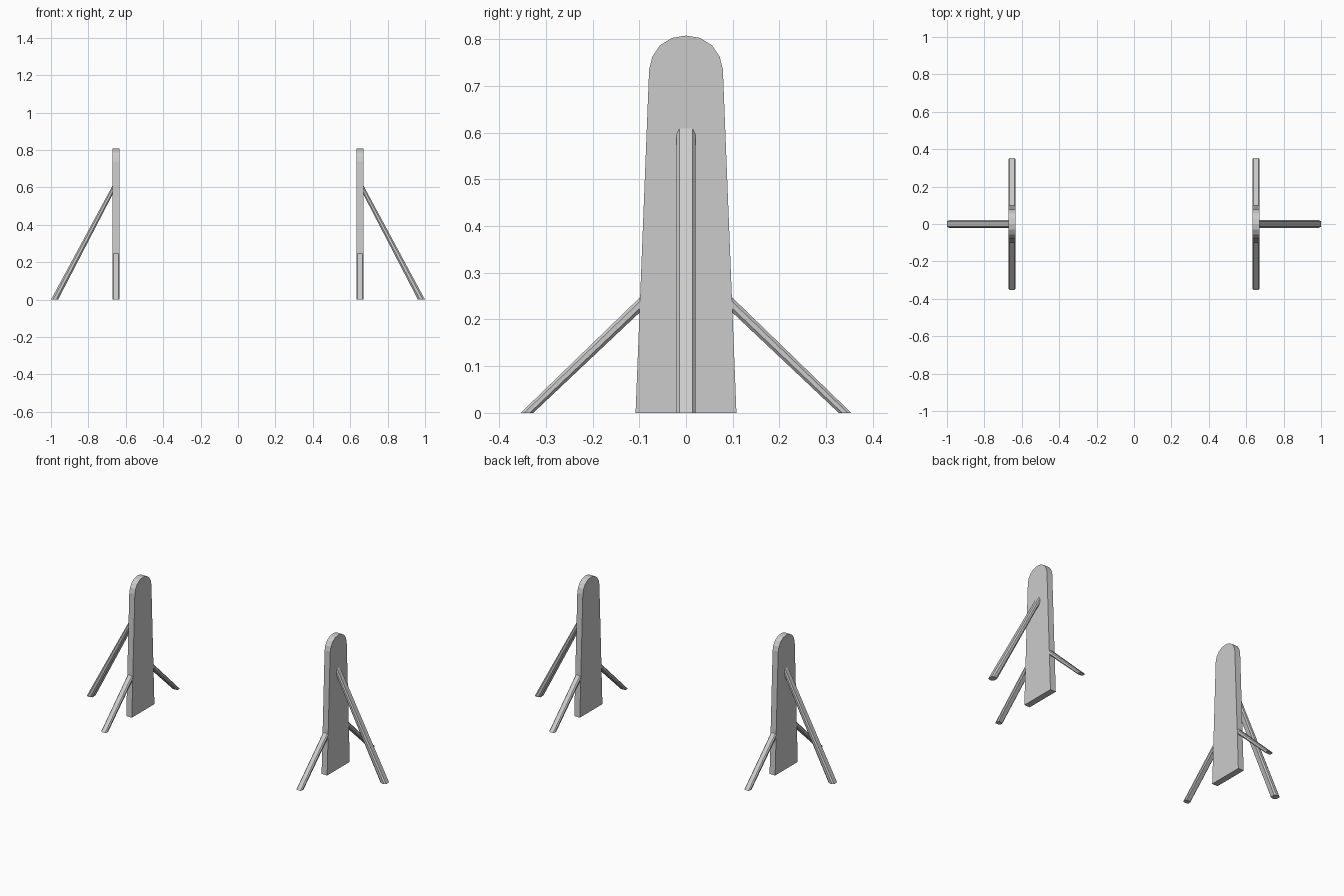
import bpy, bmesh

if "Cube" in bpy.data.objects:
    bpy.data.objects.remove(bpy.data.objects["Cube"])

PANEL_IN, PANEL_OUT = 0.634, 0.671
PANEL_MID = (PANEL_IN + PANEL_OUT) / 2


def loft(name, ring_a, ring_b):
    """Solid between two matching closed rings of points."""
    bm = bmesh.new()
    a = [bm.verts.new(p) for p in ring_a]
    b = [bm.verts.new(p) for p in ring_b]
    n = len(a)
    bm.faces.new(a)
    bm.faces.new(b)
    for i in range(n):
        j = (i + 1) % n
        bm.faces.new((a[i], a[j], b[j], b[i]))
    bmesh.ops.recalc_face_normals(bm, faces=bm.faces)
    mesh = bpy.data.meshes.new(name)
    bm.to_mesh(mesh)
    bm.free()
    obj = bpy.data.objects.new(name, mesh)
    bpy.context.collection.objects.link(obj)
    return obj


# Flattened eight-sided strut section, in units of half width and half depth
SECTION = [(-0.68, 1), (0.68, 1), (1, 0.45), (1, -0.45),
           (0.68, -1), (-0.68, -1), (-1, -0.45), (-1, 0.45)]


def strut(name, place, half_w, foot, root, heights):
    """Leaning strut: cut level at the ground, cut upright at the panel."""
    fm, fh = sum(foot) / 2, (foot[1] - foot[0]) / 2
    zm, zh = sum(heights) / 2, (heights[1] - heights[0]) / 2
    ground = [place(u * half_w, fm + v * fh, 0) for u, v in SECTION]
    top = [place(u * half_w, root, zm + v * zh) for u, v in SECTION]
    return loft(name, ground, top)


# Tapered panel outline with a rounded top
half = [(0.108, 0), (0.079, 0.735), (0.072, 0.763), (0.056, 0.787), (0.030, 0.803)]
outline = half + [(0, 0.808)] + [(-y, z) for y, z in reversed(half)]

for side, s in (("left", -1), ("right", 1)):
    # Upright panel
    loft(f"{side}_panel",
         [(s * PANEL_IN, y, z) for y, z in outline],
         [(s * PANEL_OUT, y, z) for y, z in outline])
    # Long outward brace
    strut(f"{side}_outer_brace", lambda u, r, z: (s * r, u, z),
          0.0205, (0.962, 1.0), PANEL_OUT - 0.003, (0.567, 0.615))
    # Short braces to front and back
    for end, t in (("front", -1), ("back", 1)):
        strut(f"{side}_{end}_brace", lambda u, r, z: (s * PANEL_MID + u, t * r, z),
              0.0183, (0.327, 0.354), 0.095, (0.219, 0.251))
